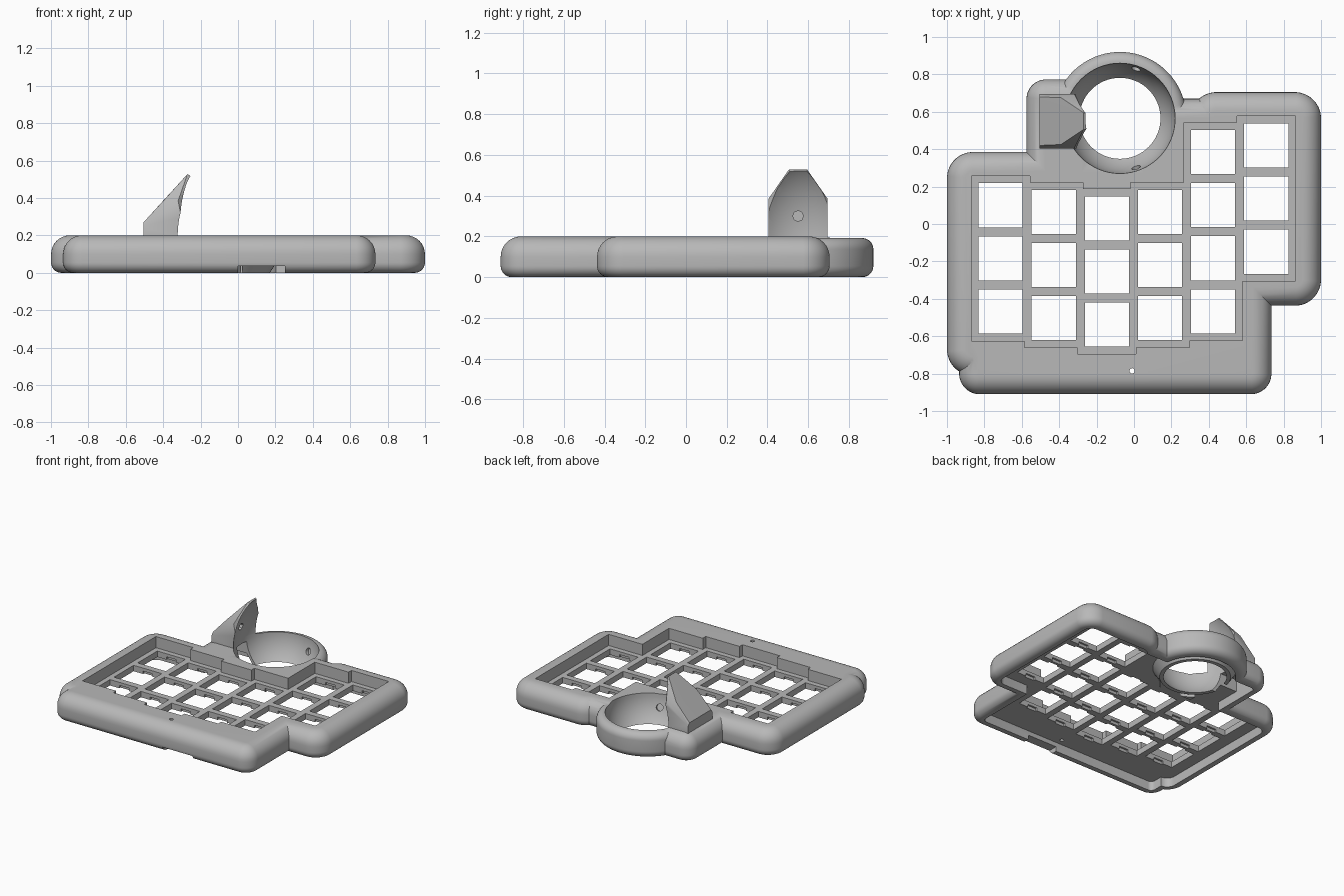
import bpy, bmesh, math
from mathutils import Vector, Matrix

cube = bpy.data.objects.get("Cube")
if cube:
    bpy.data.objects.remove(cube, do_unlink=True)

grey = bpy.data.materials.new("grey_plastic")
grey.use_nodes = True
GREY = (0.48, 0.48, 0.48, 1)
grey.diffuse_color = GREY
grey.node_tree.nodes["Principled BSDF"].inputs["Base Color"].default_value = GREY

BALL = Vector((-0.075, 0.565, 0.2))   # centre of the ball socket
BALL_R = 0.295
PITCH = 0.284


def make(name, bm):
    bmesh.ops.recalc_face_normals(bm, faces=bm.faces)
    mesh = bpy.data.meshes.new(name)
    bm.to_mesh(mesh)
    bm.free()
    mesh.materials.append(grey)
    ob = bpy.data.objects.new(name, mesh)
    bpy.context.collection.objects.link(ob)
    return ob


def boolean(target, tool, operation):
    mod = target.modifiers.new("bool", "BOOLEAN")
    mod.operation, mod.object, mod.solver = operation, tool, "EXACT"
    with bpy.context.temp_override(object=target, active_object=target):
        bpy.ops.object.modifier_apply(modifier=mod.name)
    bpy.data.objects.remove(tool, do_unlink=True)


def rounded_solid(name, x0, x1, y0, y1, radius, profile, steps=10):
    """Rounded rectangle stacked along a profile of (inset, height)."""
    bm = bmesh.new()
    rings = []
    for inset, z in profile:
        r = max(radius - inset, 0.004)
        ring = []
        for q, (sx, sy) in enumerate([(1, 1), (-1, 1), (-1, -1), (1, -1)]):
            cx = x1 - inset - r if sx > 0 else x0 + inset + r
            cy = y1 - inset - r if sy > 0 else y0 + inset + r
            # a full circle shares its quarter points, so end each arc early
            for i in range(steps):
                a = (q + (i + 0.5) / steps) * math.pi / 2
                ring.append(bm.verts.new((cx + r * math.cos(a), cy + r * math.sin(a), z)))
        rings.append(ring)
    for low, high in zip(rings, rings[1:]):
        n = len(low)
        for i in range(n):
            bm.faces.new((low[i], low[(i + 1) % n], high[(i + 1) % n], high[i]))
    bm.faces.new(rings[0])
    bm.faces.new(rings[-1])
    return make(name, bm)


def boxes(name, bounds):
    bm = bmesh.new()
    for x0, x1, y0, y1, z0, z1 in bounds:
        place = Matrix.Translation(((x0 + x1) / 2, (y0 + y1) / 2, (z0 + z1) / 2))
        size = Matrix.Diagonal((x1 - x0, y1 - y0, z1 - z0, 1))
        bmesh.ops.create_cube(bm, size=1, matrix=place @ size)
    return make(name, bm)


def ball(name, stretch=1):
    bm = bmesh.new()
    bmesh.ops.create_uvsphere(bm, u_segments=64, v_segments=40, radius=BALL_R,
                              matrix=Matrix.Translation(BALL) @ Matrix.Diagonal((1, 1, stretch, 1)))
    return make(name, bm)


def rod(name, centre, direction, radius, length, sides=16):
    bm = bmesh.new()
    turn = Vector(direction).to_track_quat("Z", "Y").to_matrix().to_4x4()
    bmesh.ops.create_cone(bm, cap_ends=True, segments=sides, radius1=radius, radius2=radius,
                          depth=length, matrix=Matrix.Translation(centre) @ turn)
    return make(name, bm)


def edge_profile(top, r_top, r_low, steps=8):
    arc = [i / steps * math.pi / 2 for i in range(steps + 1)]
    low = [(r_low * (1 - math.sin(a)), r_low * (1 - math.cos(a))) for a in arc]
    high = [(r_top * (1 - math.cos(a)), top - r_top * (1 - math.sin(a))) for a in arc]
    return low + high


# Footprint of the case: overlapping rounded blocks (x0, x1, y0, y1, corner radius)
blocks = [
    (-1.0, -0.3, -0.81, 0.385, 0.14),     # left column
    (-0.935, 0.735, -0.91, 0.375, 0.11),  # front and middle
    (0.3, 1.0, -0.437, 0.705, 0.14),      # right column
    (-0.05, 0.62, 0.0, 0.67, 0.11),       # behind the right columns
    (-0.575, -0.18, 0.1, 0.773, 0.105),   # guard mount
]
R = 0.355
ring = (BALL.x - R, BALL.x + R, BALL.y - R, BALL.y + R, R)

# Outer shell
case = None
for b in blocks:
    part = rounded_solid("case_body", *b, edge_profile(0.2, 0.1, 0.055))
    if case:
        boolean(case, part, "UNION")
    else:
        case = part
boolean(case, rounded_solid("ring", *ring, edge_profile(0.192, 0.055, 0.055), 18), "UNION")

# Hollow underside
WALL = 0.075
for b in blocks + [ring]:
    x0, x1, y0, y1, r = b
    boolean(case, rounded_solid("cavity", x0 + WALL, x1 - WALL, y0 + WALL, y1 - WALL, r - WALL,
                                [(0, -0.1), (0, 0.07)]), "DIFFERENCE")

# Ball socket, its three bearing holes and the slot below the guard
r = 0.305
boolean(case, rounded_solid("bowl", BALL.x - r, BALL.x + r, BALL.y - r, BALL.y + r, r,
                            [(0.06, 0.0), (0.0, 0.09), (0.0, 0.12)], 16), "UNION")
boolean(case, ball("ball_cut"), "DIFFERENCE")
for angle in (72, -72):
    d = Vector((math.cos(math.radians(angle)), math.sin(math.radians(angle)), -0.35)).normalized()
    boolean(case, rod("bearing_cut", BALL + d * 0.285, d, 0.025, 0.06), "DIFFERENCE")
boolean(case, boxes("slot_cut", [(-0.5, -0.25, 0.5, 0.62, -0.05, 0.16)]), "DIFFERENCE")

# Key columns: (y of the rearmost key, number of keys)
columns = [(0.1, 3), (0.065, 3), (0.03, 3), (0.065, 3), (0.385, 4), (0.42, 3)]
wells, holes, clips = [], [], []
for i, (y_top, count) in enumerate(columns):
    x = (i - 2.5) * PITCH - 0.003
    y_low = y_top - (count - 1) * PITCH
    wells.append((x - 0.157, x + 0.157, y_low - 0.157, y_top + 0.157, 0.115, 0.3))
    for k in range(count):
        y = y_top - k * PITCH
        holes.append((x - 0.118, x + 0.118, y - 0.118, y + 0.118, -0.1, 0.3))
        clips.append((x - 0.04, x + 0.04, y - 0.132, y + 0.132, -0.1, 0.092))
for group in (wells[::2], wells[1::2], holes, clips):
    boolean(case, boxes("key_cut", group), "DIFFERENCE")

# Cable opening and reset hole on the front
boolean(case, boxes("cable_cut", [(0.0, 0.25, -1.0, -0.8, -0.1, 0.036)]), "DIFFERENCE")
boolean(case, rod("reset_cut", (-0.01, -0.785, 0.1), (0, 0, 1), 0.014, 0.5), "DIFFERENCE")

# Ball guard: tapered hull hollowed by a stretched ball
bm = bmesh.new()
half = [(-0.505, 0.145, 0.185), (-0.505, 0.145, 0.25), (-0.505, 0.13, 0.27),
        (-0.39, 0.125, 0.395), (-0.27, 0.045, 0.528), (-0.245, 0.04, 0.512),
        (-0.32, 0.145, 0.385), (-0.28, 0.145, 0.185)]
for x, y, z in half:
    for side in (1, -1):
        bm.verts.new((x, 0.55 + side * y, z))
hull = bmesh.ops.convex_hull(bm, input=bm.verts)
loose = [v for v in bm.verts if not v.link_faces]
bmesh.ops.delete(bm, geom=loose, context="VERTS")
guard = make("ball_guard", bm)
boolean(guard, ball("guard_cut", 1.4), "DIFFERENCE")
boolean(guard, rod("guard_bearing_cut", (-0.34, 0.55, 0.3), (1, 0, 0), 0.026, 0.1, 8), "DIFFERENCE")

# Smooth shading with crisp edges
bpy.ops.object.select_all(action="DESELECT")
for ob in (case, guard):
    ob.select_set(True)
bpy.context.view_layer.objects.active = case
bpy.ops.object.shade_smooth_by_angle(angle=math.radians(30))
